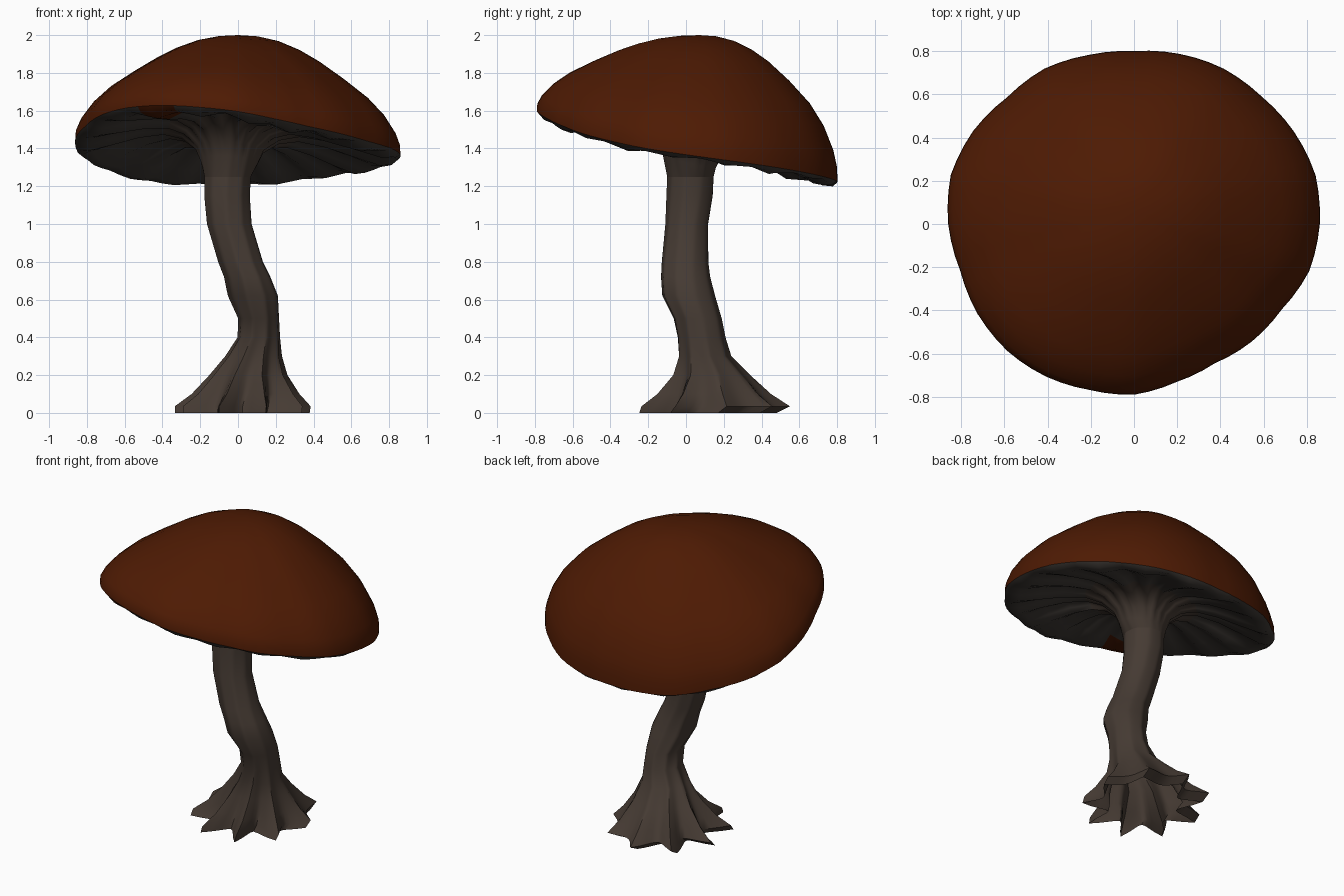
import bpy, bmesh, math

if "Cube" in bpy.data.objects:
    bpy.data.objects.remove(bpy.data.objects["Cube"])

N = 72
# cap outline radius every 15 degrees, seen from above
RIM = [.86, .87, .855, .835, .83, .815, .80, .81, .83, .83, .86, .878,
       .86, .833, .835, .83, .815, .795, .79, .757, .745, .77, .79, .84]


def material(name, rgb):
    m = bpy.data.materials.new(name)
    m.diffuse_color = (*rgb, 1)
    m.use_nodes = True
    m.node_tree.nodes["Principled BSDF"].inputs["Base Color"].default_value = m.diffuse_color
    return m


def rim_point(i):
    """Point of the cap outline."""
    a = 360 * i / N
    k = int(a // 15)
    t = a / 15 - k
    r = RIM[k] * (1 - t) + RIM[(k + 1) % 24] * t
    return r * math.cos(math.radians(a)), r * math.sin(math.radians(a))


def plane_z(x, y):
    """Tilted, slightly twisted plane of the cap rim."""
    return 1.41 - .235 * y - .05 * x + .11 * x * y


def loft(name, rings, mats, end=None, angle=50, rule=None):
    """Skin a list of closed rings; rule(ring, segment) gives the material."""
    bm = bmesh.new()
    rv = [[bm.verts.new(p) for p in ring] for ring in rings]
    for k, (a, b) in enumerate(zip(rv, rv[1:])):
        for i in range(N):
            j = (i + 1) % N
            f = bm.faces.new((a[i], a[j], b[j], b[i]))
            f.material_index = rule(k, i) if rule else 0
    if end:
        c = bm.verts.new(end)
        for i in range(N):
            bm.faces.new((c, rv[-1][i], rv[-1][(i + 1) % N]))
    bmesh.ops.recalc_face_normals(bm, faces=bm.faces)
    me = bpy.data.meshes.new(name)
    bm.to_mesh(me)
    bm.free()
    ob = bpy.data.objects.new(name, me)
    bpy.context.collection.objects.link(ob)
    for m in mats:
        me.materials.append(m)
    bpy.ops.object.select_all(action='DESELECT')
    ob.select_set(True)
    bpy.context.view_layer.objects.active = ob
    bpy.ops.object.shade_smooth_by_angle(angle=math.radians(angle))
    return ob


cap_brown = material("cap red brown", (.076, .0105, .001))
gill_grey = material("gill dark grey", (.052, .044, .038))
stem_brown = material("stem grey brown", (.060, .043, .033))

# cap dome: (fraction of rim radius, fraction of height above the rim)
DOME = [(1, 0), (.997, .08), (.97, .18), (.9, .33), (.8, .475), (.65, .635),
        (.5, .78), (.38, .875), (.25, .95), (.12, .99)]
rings = []
for s, h in DOME:
    ring = []
    for i in range(N):
        x, y = rim_point(i)
        z0 = plane_z(x, y)
        sa = math.sin(math.tau * i / N)
        bulge = 4 * h * (1 - h) * (.04 * sa * sa + .02 * sa)
        ring.append((x * s, y * s + .07 * (1 - s), z0 + (2 - z0) * (h + bulge)))
    rings.append(ring)
loft("cap", rings, [cap_brown], end=(0, .07, 2.0))

# stem and roots, open below: (z, x min, x max, y min, y max, root depth)
STEM = [(0, -.34, .385, -.27, .48, .44), (.035, -.34, .39, -.26, .55, .42),
        (.1, -.25, .33, -.17, .45, .31), (.2, -.155, .265, -.08, .34, .20),
        (.3, -.07, .235, -.045, .24, .13), (.4, -.005, .225, -.05, .21, .08),
        (.5, 0, .22, -.07, .19, .07), (.62, -.055, .215, -.13, .155, .06),
        (.72, -.075, .175, -.135, .13, .06), (.8, -.105, .135, -.13, .12, .05),
        (1, -.165, .075, -.11, .12, .05), (1.15, -.18, .065, -.105, .145, .05),
        (1.25, -.18, .07, -.1, .15, .05)]
rings = []
for z, x0, x1, y0, y1, lobe in STEM:
    ring = []
    for i in range(N):
        a = math.tau * i / N
        twist = .35 * max(0, z - .3)
        # the back right side of the skirt is nearly free of roots
        depth = lobe * (1 - .6 * max(0, math.cos(a - .7)))
        r = 1 - depth * abs(math.sin(4.5 * (a - math.pi / 2 - twist)))
        ring.append(((x0 + x1) / 2 + (x1 - x0) / 2 * r * math.cos(a),
                     (y0 + y1) / 2 + (y1 - y0) / 2 * r * math.sin(a), z))
    rings.append(ring)
loft("stem", rings, [stem_brown])
stem_top = rings[-1]

# underside with radiating gills: (fraction of rim radius, offset, gill depth)
UNDER = [(1, 0, 0), (.97, -.02, .006), (.9, -.02, .014), (.75, .02, .02),
         (.58, .06, .02), (.42, .075, .016), (.3, .05, .012),
         (.21, -.01, .006), (.175, -.08, .002)]
rings = []
for s, off, depth in UNDER:
    ring = []
    for i in range(N):
        a = math.tau * i / N
        x, y = rim_point(i)
        x, y = x * s - .055 * (1 - s), y * s + .02 * (1 - s)
        gill = depth * (math.sin(18 * a) + .6 * math.sin(7 * a + 1))
        ring.append((x, y, plane_z(x, y) + off + gill))
    rings.append(ring)
rings.append(stem_top)


def gill_rule(k, i):
    """Stem colour near the stem, one small cap-coloured patch at the rim."""
    if k >= 5:
        return 1
    return 2 if k < 3 and 46 <= i <= 48 else 0


loft("gills", rings, [gill_grey, stem_brown, cap_brown], angle=60,
     rule=gill_rule)
